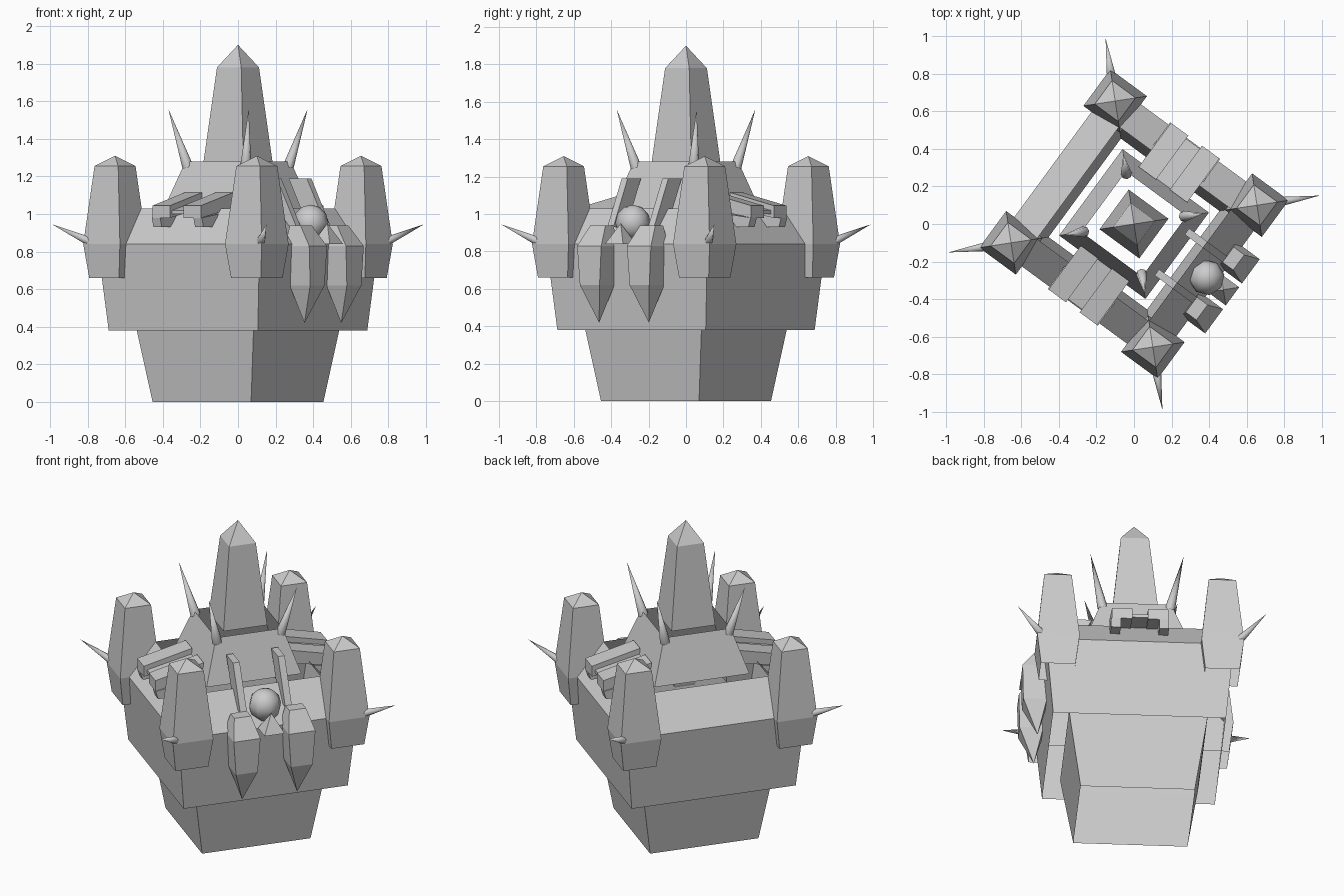
import bpy, bmesh, math
from mathutils import Matrix, Vector

cube = bpy.data.objects.get("Cube")
if cube:
    bpy.data.objects.remove(cube, do_unlink=True)

stone = bpy.data.materials.new("grey_stone")
stone.use_nodes = True
GREY = (0.6, 0.6, 0.6, 1)
stone.diffuse_color = GREY
stone.node_tree.nodes["Principled BSDF"].inputs["Base Color"].default_value = GREY

# The whole castle is built square, then turned about z
TURN = Matrix.Rotation(math.radians(-36.3), 4, 'Z')
SIDES = (-1, 1)
CORNERS = [(sx, sy) for sx in SIDES for sy in SIDES]


def finish(name, bm, smooth=False):
    bmesh.ops.recalc_face_normals(bm, faces=bm.faces[:])
    bm.transform(TURN)
    mesh = bpy.data.meshes.new(name)
    bm.to_mesh(mesh)
    bm.free()
    mesh.materials.append(stone)
    for p in mesh.polygons:
        p.use_smooth = smooth
    obj = bpy.data.objects.new(name, mesh)
    bpy.context.collection.objects.link(obj)
    return obj


def loft(name, rings, tip=None, smooth=False, cap=False):
    """Skin a list of equal point rings, optionally closing to a tip."""
    bm = bmesh.new()
    loops = [[bm.verts.new(p) for p in ring] for ring in rings]
    n = len(loops[0])
    for a, b in zip(loops, loops[1:]):
        for i in range(n):
            j = (i + 1) % n
            bm.faces.new((a[i], a[j], b[j], b[i]))
    if tip is not None:
        top = bm.verts.new(tip)
        for i in range(n):
            bm.faces.new((loops[-1][i], loops[-1][(i + 1) % n], top))
    elif cap:
        bm.faces.new(loops[-1])
    if cap:
        bm.faces.new(loops[0][::-1])
    return finish(name, bm, smooth)


def rect(cx, cy, hx, hy, z):
    return [(cx - hx, cy - hy, z), (cx + hx, cy - hy, z),
            (cx + hx, cy + hy, z), (cx - hx, cy + hy, z)]


def square_stack(name, levels, cx=0, cy=0, tip_z=None):
    rings = [rect(cx, cy, h, h, z) for h, z in levels]
    return loft(name, rings, None if tip_z is None else (cx, cy, tip_z))


def spike(name, base, tip, radius):
    base, tip = Vector(base), Vector(tip)
    q = (tip - base).to_track_quat('Z', 'Y')
    ring = [base + q @ Vector((radius * math.cos(a), radius * math.sin(a), 0))
            for a in (i * math.tau / 8 for i in range(8))]
    return loft(name, [ring], tip, smooth=True)


def extrude(name, outline, place, lo, hi):
    """Extrude an outline; place(a, b, t) gives the 3D point."""
    return loft(name, [[place(a, b, t) for a, b in outline] for t in (lo, hi)], cap=True)


# Hollow shells: foot, main wall with sloped parapet, inner keep, central spire
square_stack("castle_foot", [(0.325, 0), (0.385, 0.38), (0.395, 0.45)])
square_stack("main_wall", [(0.492, 0.38), (0.535, 0.84), (0.37, 1.03)])
square_stack("inner_keep", [(0.285, 1.02), (0.2, 1.28)])
square_stack("central_spire", [(0.131, 1.28), (0.08, 1.78)], tip_z=1.9)

# Corner towers with outward spikes, and spikes on the keep rim
D = math.sqrt(0.5)
for sx, sy in CORNERS:
    square_stack("corner_tower", [(0.098, 0.66), (0.121, 0.84), (0.078, 1.255)],
                 sx * 0.468, sy * 0.468, 1.31)
    out = Vector((sx * D, sy * D, 0))
    up = Vector((0, 0, 1))
    spike("tower_spike", out * 0.79 + up * 0.85, out + up * 0.945, 0.025)
    spike("keep_spike", out * 0.27 + up * 1.25, out * 0.375 + up * 1.56, 0.03)

# Roofed hatches on two opposite walls: deck, two side rails, splayed legs
for s in SIDES:
    def along_x(a, b, t, s=s):
        return (t, s * a, b)
    extrude("hatch_deck", [(0.53, 1.0), (0.53, 1.02), (0.26, 1.08), (0.26, 1.03)],
            along_x, -0.14, 0.14)
    for side in SIDES:
        extrude("hatch_rail", [(0.55, 0.98), (0.55, 1.045), (0.26, 1.115), (0.26, 1.03)],
                along_x, side * 0.045, side * 0.16)
        extrude("hatch_leg", [(0.55, 0.98), (0.535, 0.93), (0.44, 0.93), (0.4, 1.0)],
                along_x, side * 0.11, side * 0.165)

# Gate creature: tapered claws and upright fins on either side
CLAW = [(0.5, 0.57, 0.05, 0.94), (0.49, 0.65, 0.08, 0.83),
        (0.51, 0.645, 0.065, 0.62)]
for s in SIDES:
    rings = [rect((a + b) / 2, s * 0.165, (b - a) / 2, w, z) for a, b, w, z in CLAW]
    loft("gate_claw", rings, (0.56, s * 0.165, 0.42), cap=True)
    extrude("gate_fin", [(0.25, 1.19), (0.37, 1.19), (0.5, 0.93), (0.38, 0.93)],
            lambda a, b, t: (a, t, b), s * 0.115, s * 0.155)

# Round head and pointed beak
bm = bmesh.new()
bmesh.ops.create_uvsphere(bm, u_segments=8, v_segments=6, radius=0.095,
                          matrix=Matrix.Translation((0.48, 0, 0.955)))
finish("gate_head", bm, smooth=True)
loft("gate_beak", [rect(0.59, 0, 0.06, 0.06, 0.84)], (0.59, 0, 0.95), cap=True)
